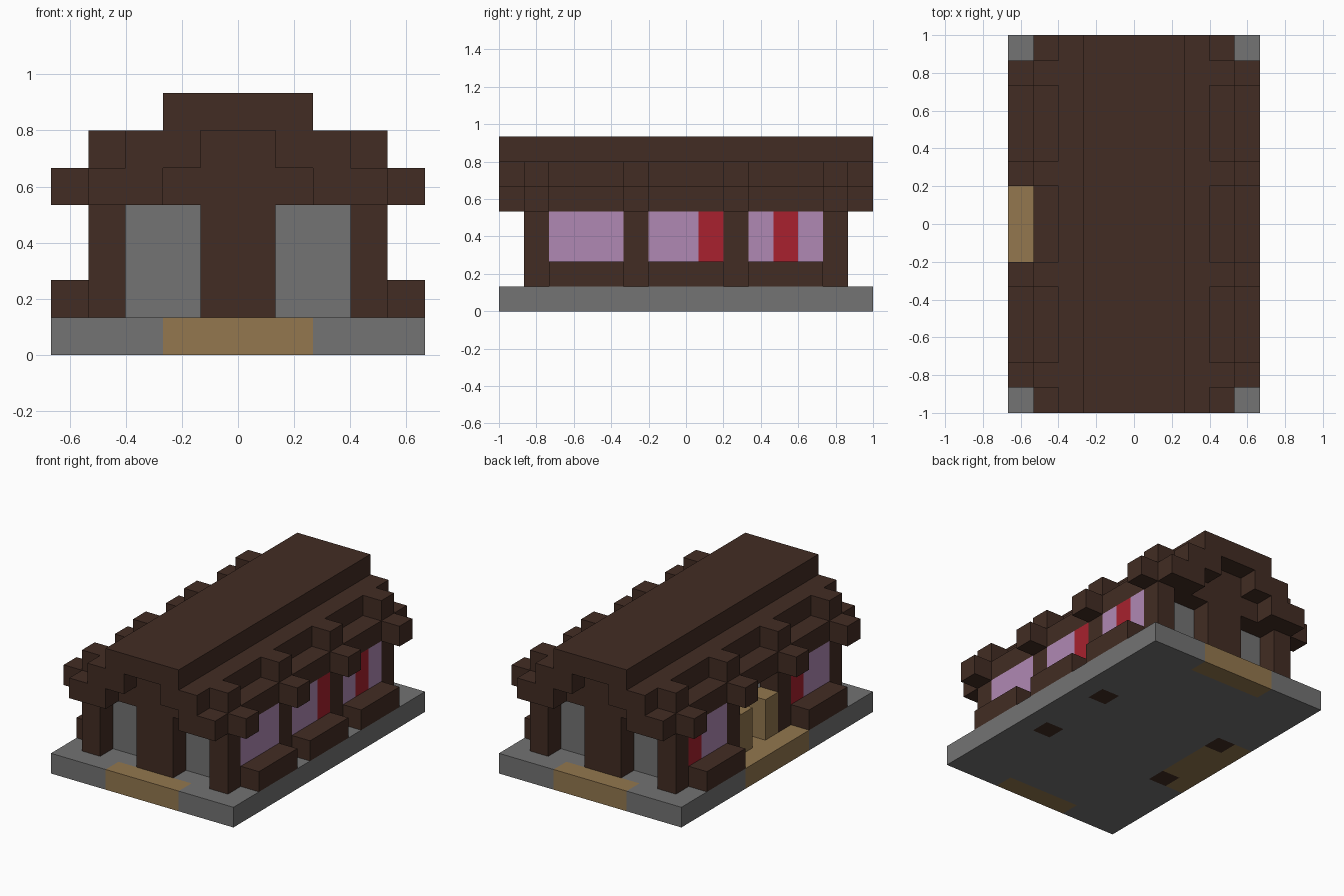
import bpy, bmesh
from mathutils import Vector

U = 2 / 15  # one block

cube = bpy.data.objects.get("Cube")
if cube:
    bpy.data.objects.remove(cube, do_unlink=True)


def material(name, rgb):
    linear = [((c / 255 + 0.055) / 1.055) ** 2.4 for c in rgb]
    m = bpy.data.materials.new(name)
    m.use_nodes = True
    m.diffuse_color = (*linear, 1)
    m.node_tree.nodes["Principled BSDF"].inputs["Base Color"].default_value = (*linear, 1)
    return m


stone = material("stone grey", (115, 115, 115))
timber = material("dark timber", (66, 44, 35))
plank = material("light plank", (147, 119, 78))
lilac = material("lilac glass", (176, 137, 180))
red = material("red glass", (168, 33, 46))


def finish(name, bm, *mats):
    bmesh.ops.recalc_face_normals(bm, faces=bm.faces)
    mesh = bpy.data.meshes.new(name)
    bm.to_mesh(mesh)
    bm.free()
    for m in mats:
        mesh.materials.append(m)
    obj = bpy.data.objects.new(name, mesh)
    bpy.context.collection.objects.link(obj)
    return obj


def box(name, x, y, z, mat):
    """Box from (low, high) ranges measured in blocks."""
    bm = bmesh.new()
    bmesh.ops.create_cube(bm, size=1)
    for v in bm.verts:
        v.co = Vector([(r[0] if c < 0 else r[1]) * U for c, r in zip(v.co, (x, y, z))])
    return finish(name, bm, mat)


def flip(r):
    return (-r[1], -r[0])


def pair_x(name, x, y, z, mat):
    box(name + "_left", x, y, z, mat)
    box(name + "_right", flip(x), y, z, mat)


# Foundation, with plank doorsteps and pillar footings chosen by cell
def floor_colour(x, y):
    if 3 < abs(x) < 4 and 1.5 < abs(y) < 2.5:
        return 2
    end_step = abs(y) > 6.5 and abs(x) < 2
    side_step = (x < -4 and abs(y) < 2.5) or (x < -3 and abs(y) < 1.5)
    return 1 if end_step or side_step else 0


bm = bmesh.new()
bmesh.ops.create_grid(bm, x_segments=10, y_segments=15, size=1)
for v in bm.verts:
    v.co = Vector((v.co.x * 5 * U, v.co.y * 7.5 * U, 0))
lifted = bmesh.ops.extrude_face_region(bm, geom=bm.faces[:], use_keep_orig=True)["geom"]
bmesh.ops.translate(bm, vec=(0, 0, U), verts=[g for g in lifted if isinstance(g, bmesh.types.BMVert)])
for f in bm.faces:
    c = f.calc_center_median() / U
    f.material_index = floor_colour(c.x, c.y)
finish("foundation", bm, stone, plank, timber)

# Side pillars with stepped eave brackets
for y in (-6, -2, 2, 6):
    span = (y - 0.5, y + 0.5)
    pair_x("pillar", (3, 4), span, (1, 4), timber)
    pair_x("lower_bracket", (4, 5), span, (4, 5), timber)
    pair_x("upper_bracket", (3, 4), span, (5, 6), timber)

# Window bays: low wall, planter ledge and glass strips
L, R = lilac, red
bays = [(1, -4, (L, L, L)), (1, 0, (L, L, R)), (1, 4, (L, R, L)),
        (-1, -4, (L, L, R)), (-1, 4, (L, L, R))]
for side, y, panes in bays:
    span = (y - 1.5, y + 1.5)
    wall, ledge = (3, 4), (4, 5)
    if side < 0:
        wall, ledge = flip(wall), flip(ledge)
    box("low_wall", wall, span, (1, 2), timber)
    box("ledge", ledge, span, (1, 2), timber)
    for i, glass in enumerate(panes):
        box("window_pane", wall, (y - 1.5 + i, y - 0.5 + i), (2, 4), glass)

# Open side doorway
for y in (-1, 1):
    box("door_leaf", (-4, -3), (y - 0.5, y + 0.5), (1, 3), plank)

# Front and back ends: centre post, recessed panel and stepped gable
for end, turn in (("front", lambda r: r), ("back", flip)):
    outer, inner = turn((-6.5, -5.5)), turn((-5.5, -4.5))
    box(end + "_centre_post", (-1, 1), outer, (1, 4), timber)
    box(end + "_panel", (-3, 3), inner, (1, 4), stone)
    box(end + "_gable_lower", (-2, 2), outer, (4, 5), timber)
    box(end + "_gable_upper", (-1, 1), outer, (5, 6), timber)

# Stepped roof
full = (-7.5, 7.5)
pair_x("roof_lower", (2, 4), full, (4, 5), timber)
pair_x("roof_middle", (1, 3), full, (5, 6), timber)
box("roof_ridge", (-2, 2), full, (6, 7), timber)
